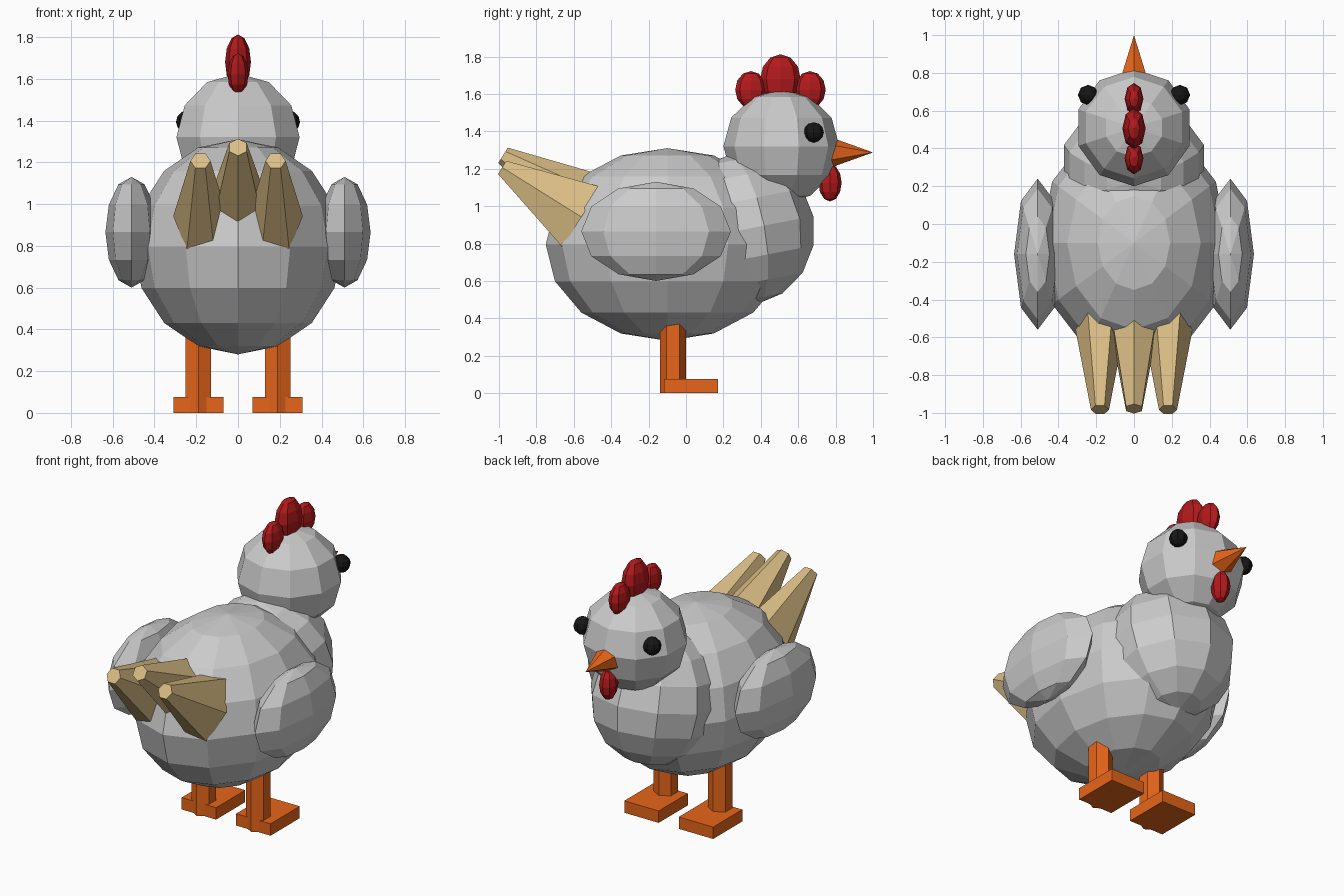
import bpy, bmesh
from math import radians
from mathutils import Matrix, Vector

if "Cube" in bpy.data.objects:
    bpy.data.objects.remove(bpy.data.objects["Cube"])


def material(name, rgb):
    m = bpy.data.materials.new(name)
    m.diffuse_color = (*rgb, 1)
    m.use_nodes = True
    m.node_tree.nodes["Principled BSDF"].inputs["Base Color"].default_value = m.diffuse_color
    return m


RED = material("red", (0.45, 0.01, 0.012))
ORANGE = material("orange", (0.8, 0.13, 0.01))
TAN = material("tan", (0.72, 0.52, 0.24))
BLACK = material("black", (0.008, 0.008, 0.008))


def finish(name, bm, loc, tilt=0, mat=None):
    """Place a flat-shaded part, tilted about the x axis."""
    bm.transform(Matrix.Translation(loc) @ Matrix.Rotation(radians(tilt), 4, 'X'))
    bmesh.ops.recalc_face_normals(bm, faces=bm.faces)
    me = bpy.data.meshes.new(name)
    bm.to_mesh(me)
    bm.free()
    if mat:
        me.materials.append(mat)
    ob = bpy.data.objects.new(name, me)
    bpy.context.collection.objects.link(ob)
    return ob


def ball(name, loc, radii, segs=8, rings=6, tilt=0, mat=None):
    bm = bmesh.new()
    bmesh.ops.create_uvsphere(bm, u_segments=segs, v_segments=rings, radius=1)
    bmesh.ops.scale(bm, vec=radii, verts=bm.verts)
    return finish(name, bm, loc, tilt, mat)


def hex_cone(name, base, r1, r2, length, tilt=0, mat=None):
    """Six-sided cone growing from its base along local z."""
    bm = bmesh.new()
    bmesh.ops.create_cone(bm, cap_ends=True, segments=6, radius1=r1, radius2=r2, depth=length)
    bmesh.ops.translate(bm, vec=(0, 0, length / 2), verts=bm.verts)
    return finish(name, bm, base, tilt, mat)


def feather(name, tip, root_x, root_y, roll):
    """Six-sided feather: small round tip, wide oval root inside the body."""
    bm = bmesh.new()
    bmesh.ops.create_cone(bm, cap_ends=True, segments=6, radius1=1, radius2=0.048, depth=0.5)
    bmesh.ops.rotate(bm, matrix=Matrix.Rotation(radians(roll), 3, 'Z'), verts=bm.verts)
    bmesh.ops.translate(bm, vec=(0, 0, -0.25), verts=bm.verts)
    root = [v for v in bm.verts if v.co.z < -0.25]
    bmesh.ops.scale(bm, vec=(root_x, root_y, 1), verts=root)
    return finish(name, bm, tip, 58, TAN)


# Body, breast and head
ball("body", (0, -0.10, 0.795), (0.50, 0.65, 0.515), 12, 8)
ball("breast", (0, 0.30, 0.873), (0.39, 0.388, 0.405), 10, 8, tilt=11)
ball("head", (0, 0.51, 1.32), (0.31, 0.31, 0.305), 10, 6)

# Comb, wattle and beak
ball("comb_middle", (0, 0.505, 1.68), (0.062, 0.108, 0.132), mat=RED)
ball("comb_front", (0, 0.663, 1.622), (0.05, 0.084, 0.10), mat=RED)
ball("comb_back", (0, 0.347, 1.622), (0.05, 0.084, 0.10), mat=RED)
ball("wattle", (0, 0.77, 1.125), (0.052, 0.062, 0.10), mat=RED)
hex_cone("beak", (0, 0.72, 1.287), 0.10, 0, 0.28, tilt=-90, mat=ORANGE)

# Tail feathers
feather("tail_middle", (0, -0.978, 1.272), 0.133, 0.19, 0)

for side, s in (("left", -1), ("right", 1)):
    feather("tail_" + side, (s * 0.18, -0.983, 1.207), 0.13, 0.22, 30)
    ball("wing_" + side, (s * 0.51, -0.16, 0.865), (0.125, 0.40, 0.265))
    ball("eye_" + side, (s * 0.243, 0.683, 1.394), (0.054, 0.054, 0.054), mat=BLACK)
    # Leg and flat foot
    hex_cone("leg_" + side, (s * 0.19, -0.07, 0), 0.07, 0.07, 0.42, mat=ORANGE)
    bm = bmesh.new()
    bmesh.ops.create_cube(bm, size=1)
    bmesh.ops.scale(bm, vec=(0.24, 0.29, 0.075), verts=bm.verts)
    finish("foot_" + side, bm, Vector((s * 0.19, 0.027, 0.0375)), 0, ORANGE)
